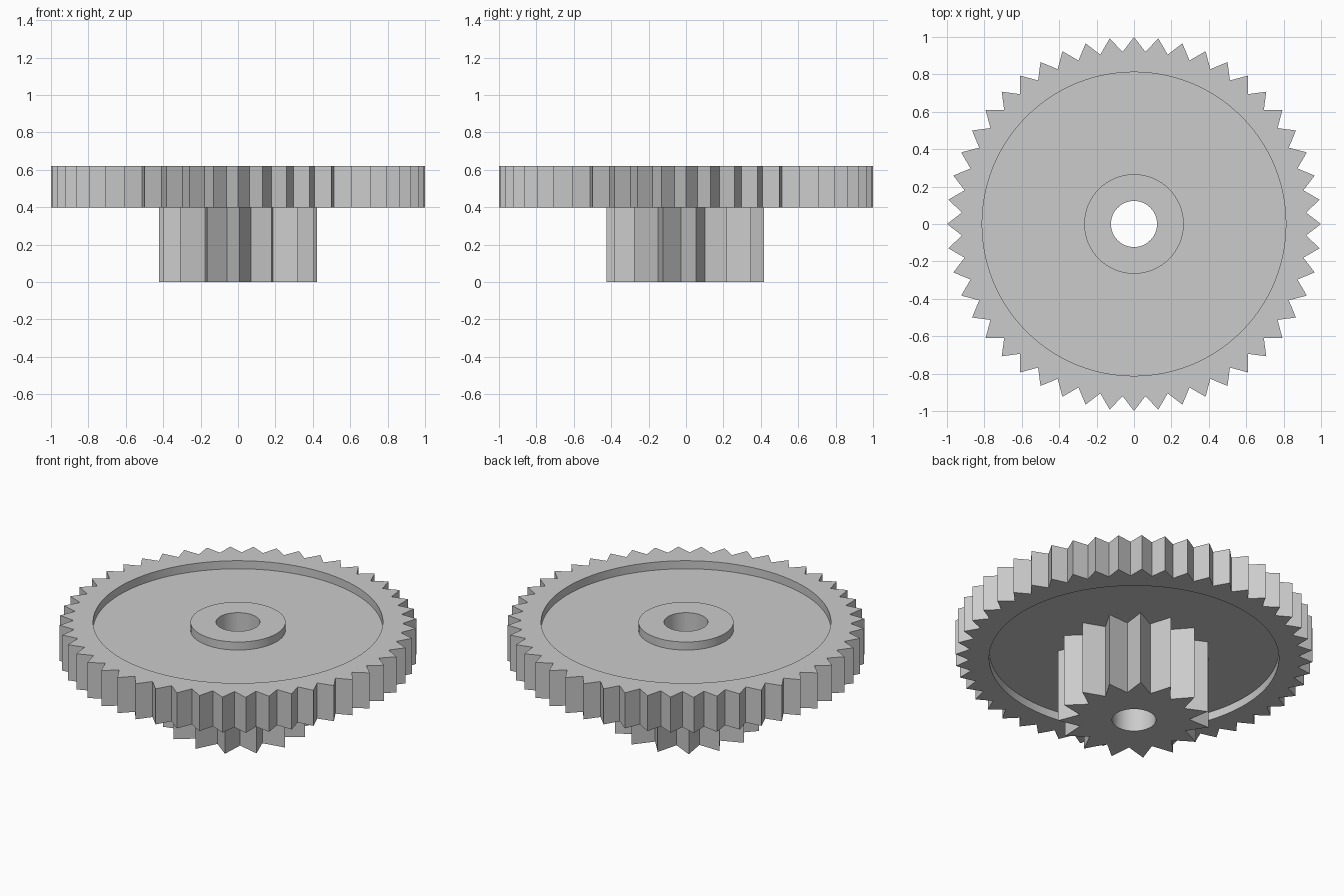
import bpy, bmesh
from math import radians, pi
from mathutils import Matrix, Vector

cube = bpy.data.objects.get("Cube")
if cube:
    bpy.data.objects.remove(cube, do_unlink=True)

grey = bpy.data.materials.new("light grey plastic")
grey.use_nodes = True
grey.diffuse_color = (0.6, 0.6, 0.6, 1)
grey.node_tree.nodes["Principled BSDF"].inputs["Base Color"].default_value = grey.diffuse_color


def polar(r, a):
    return Matrix.Rotation(a, 2) @ Vector((r, 0))


def toothed(teeth, tip, root, phase, split):
    """Outline of pointed teeth, each straight flank cut into equal pieces."""
    corners = [polar(root if i % 2 else tip, phase + i * pi / teeth) for i in range(2 * teeth)]
    return [a.lerp(b, k / split)
            for a, b in zip(corners, corners[1:] + corners[:1]) for k in range(split)]


def circle(r, count, phase=0):
    return [polar(r, phase + 2 * pi * i / count) for i in range(count)]


def build(name, rings, closed):
    """Join a series of (outline, height) rings into one solid wall."""
    bm = bmesh.new()
    loops = [[bm.verts.new((p.x, p.y, z)) for p in outline] for outline, z in rings]
    pairs = list(zip(loops, loops[1:]))
    if closed:
        pairs.append((loops[-1], loops[0]))
    for a, b in pairs:
        for i in range(len(a)):
            bm.faces.new((a[i - 1], a[i], b[i], b[i - 1]))
    bmesh.ops.recalc_face_normals(bm, faces=bm.faces)
    mesh = bpy.data.meshes.new(name)
    bm.to_mesh(mesh)
    bm.free()
    mesh.materials.append(grey)
    obj = bpy.data.objects.new(name, mesh)
    bpy.context.collection.objects.link(obj)
    bpy.ops.object.select_all(action='DESELECT')
    obj.select_set(True)
    bpy.context.view_layer.objects.active = obj
    bpy.ops.object.shade_smooth_by_angle(angle=radians(20))


BOTTOM, TOP, RECESS = 0.4, 0.62, 0.05
WEB_LOW, WEB_HIGH = BOTTOM + RECESS, TOP - RECESS
BORE = 0.123

# Large wheel: toothed rim, recessed web on both sides, raised hub and bore
teeth = toothed(48, 1.0, 0.923, 0, 1)
n = len(teeth)
rim, hub, bore = circle(0.812, n), circle(0.266, n), circle(BORE, n)
build("large_wheel", [
    (teeth, BOTTOM), (teeth, TOP),
    (rim, TOP), (rim, WEB_HIGH),
    (hub, WEB_HIGH), (hub, TOP),
    (bore, TOP), (bore, WEB_LOW),
    (rim, WEB_LOW), (rim, BOTTOM)], True)

# Small pinion below, meeting the underside of the web
phase = radians(7.1)
teeth = toothed(15, 0.425, 0.31, phase, 3)
bore = circle(BORE, len(teeth), phase)
build("small_pinion", [(teeth, WEB_LOW), (teeth, 0), (bore, 0), (bore, WEB_LOW)], False)
